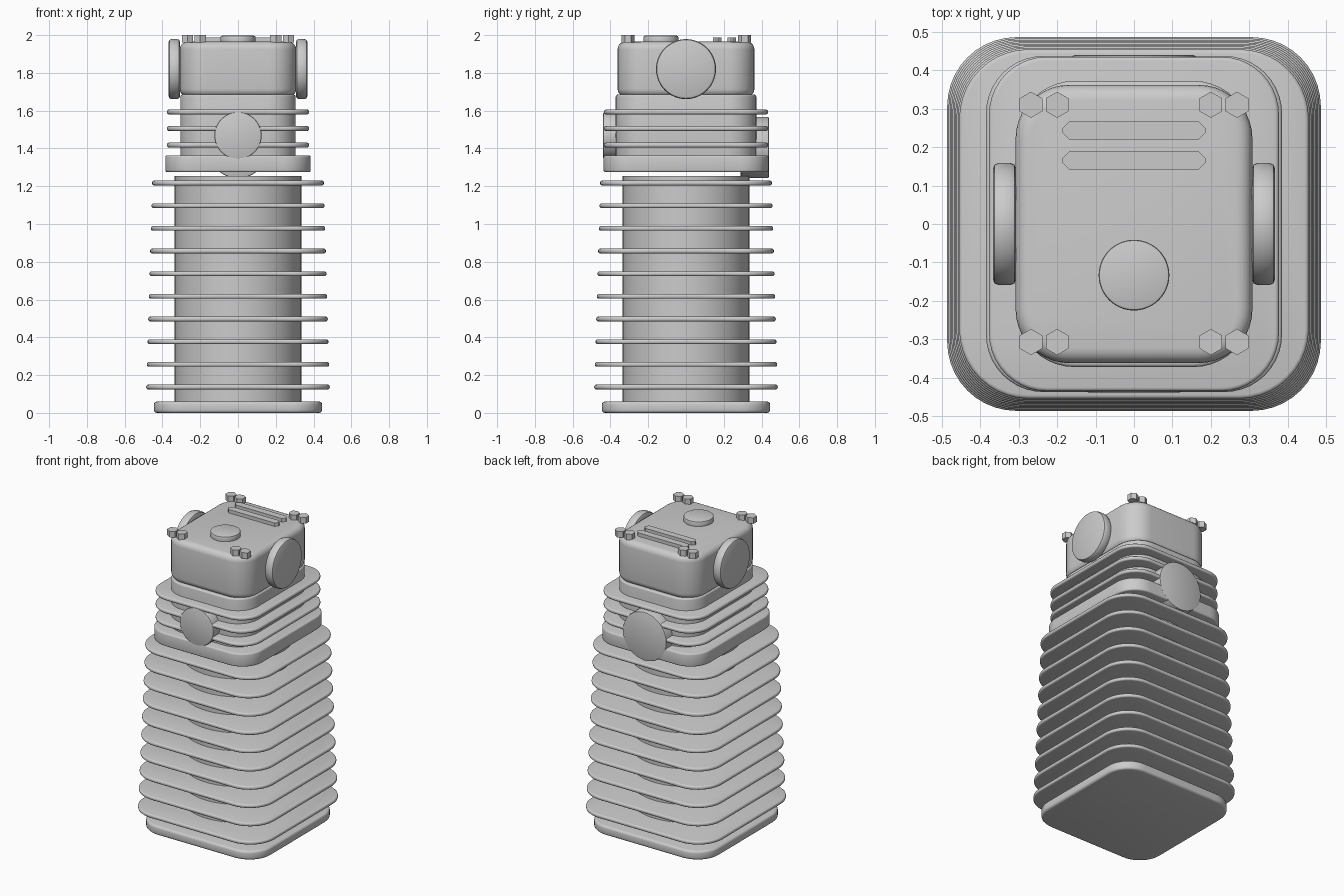
import bpy, bmesh, math
from mathutils import Matrix

if "Cube" in bpy.data.objects:
    bpy.data.objects.remove(bpy.data.objects["Cube"])


def finish(bm, name, smooth=True):
    bmesh.ops.recalc_face_normals(bm, faces=bm.faces)
    mesh = bpy.data.meshes.new(name)
    bm.to_mesh(mesh)
    bm.free()
    ob = bpy.data.objects.new(name, mesh)
    bpy.context.collection.objects.link(ob)
    if smooth:
        bpy.ops.object.select_all(action='DESELECT')
        bpy.context.view_layer.objects.active = ob
        ob.select_set(True)
        bpy.ops.object.shade_smooth_by_angle(angle=math.radians(35))
    return ob


def rim_profile(z0, z1, r, steps):
    """(z, inset) pairs of a wall with rounded lower and upper rims."""
    low = []
    for i in range(steps + 1):
        a = math.pi / 2 * i / steps
        low.append((r * (1 - math.sin(math.pi / 2 - a)), r * (1 - math.sin(a))))
    return [(z0 + h, d) for h, d in low] + [(z1 - h, d) for h, d in reversed(low)]


def slab(name, hx, hy, z0, z1, corner, rim, steps=3, seg=10):
    """Rounded rectangle plate with softened rims."""
    bm = bmesh.new()
    rings = []
    for z, inset in rim_profile(z0, z1, rim, steps):
        r = corner - inset
        ring = []
        for q, (sx, sy) in enumerate(((1, 1), (-1, 1), (-1, -1), (1, -1))):
            for i in range(seg + 1):
                a = math.pi / 2 * (q + i / seg)
                ring.append(bm.verts.new((sx * (hx - corner) + r * math.cos(a),
                                          sy * (hy - corner) + r * math.sin(a), z)))
        rings.append(ring)
    n = len(rings[0])
    for a, b in zip(rings, rings[1:]):
        for i in range(n):
            bm.faces.new((a[i], a[(i + 1) % n], b[(i + 1) % n], b[i]))
    bm.faces.new(rings[0][::-1])
    bm.faces.new(rings[-1])
    return finish(bm, name)


def disc(name, centre, radius, depth, axis='Z', bevel=0.0, seg=48, steps=2, smooth=True):
    """Cylinder along an axis with optional bevelled rims."""
    bm = bmesh.new()
    bmesh.ops.create_cone(bm, cap_ends=True, segments=seg, radius1=radius,
                          radius2=radius, depth=depth)
    if bevel:
        rims = [e for e in bm.edges if abs(e.verts[0].co.z - e.verts[1].co.z) < 1e-5]
        bmesh.ops.bevel(bm, geom=rims, offset=bevel, segments=steps, affect='EDGES', profile=0.5)
    rot = {'X': Matrix.Rotation(math.pi / 2, 4, 'Y'),
           'Y': Matrix.Rotation(math.pi / 2, 4, 'X'),
           'Z': Matrix.Identity(4)}[axis]
    bm.transform(Matrix.Translation(centre) @ rot)
    return finish(bm, name, smooth)


# Cylinder barrel, base flange and slightly tapering cooling fins
slab("base_flange", 0.445, 0.445, 0.0, 0.06, 0.16, 0.015)
disc("barrel", (0, 0, 0.64), 0.335, 1.23, seg=64)
for i in range(10):
    half = 0.486 - 0.0035 * i
    z = 0.137 + 0.12 * i
    slab(f"barrel_fin_{i + 1}", half, half, z - 0.0125, z + 0.0125, 0.18, 0.01)

# Cylinder head with its own plate and fins
slab("head_plate", 0.385, 0.437, 1.275, 1.363, 0.15, 0.01)
slab("head_block", 0.305, 0.372, 1.30, 1.685, 0.15, 0.01)
for i in range(3):
    z = 1.418 + 0.0875 * i
    slab(f"head_fin_{i + 1}", 0.377, 0.435, z - 0.0125, z + 0.0125, 0.15, 0.01)

# Intake and exhaust ports
disc("front_port", (0, -0.3635, 1.468), 0.125, 0.15, 'Y', 0.008)
disc("back_port", (0, 0.3645, 1.405), 0.162, 0.15, 'Y', 0.008)

# Valve cover
slab("valve_cover", 0.308, 0.362, 1.675, 1.965, 0.14, 0.04, steps=5)

# Round side caps
for side, s in (("left", -1), ("right", 1)):
    disc(f"{side}_side_cap", (s * 0.337, 0, 1.82), 0.159, 0.06, 'X', 0.015)

# Filler cap
disc("filler_cap", (0, -0.133, 1.973), 0.092, 0.048, bevel=0.007)

# Hexagonal cover bolts
for y in (-0.307, 0.31):
    for x in (-0.268, -0.2, 0.2, 0.268):
        disc("cover_bolt", (x, y, 1.98), 0.034, 0.04, seg=6, smooth=False)

# Raised ribs with pointed ends
for y in (0.165, 0.243):
    bm = bmesh.new()
    outline = [(0.187, -0.005), (0.187, 0.005), (0.169, 0.023), (-0.169, 0.023),
               (-0.187, 0.005), (-0.187, -0.005), (-0.169, -0.023), (0.169, -0.023)]
    face = bm.faces.new([bm.verts.new((px, y + py, 1.955)) for px, py in outline])
    top = bmesh.ops.extrude_face_region(bm, geom=[face])["geom"]
    bmesh.ops.translate(bm, vec=(0, 0, 0.033),
                        verts=[v for v in top if isinstance(v, bmesh.types.BMVert)])
    if not any(abs(f.calc_center_median().z - 1.955) < 1e-5 for f in bm.faces):
        bm.faces.new([v for v in bm.verts if v.co.z < 1.96])
    finish(bm, "cover_rib", smooth=False)
